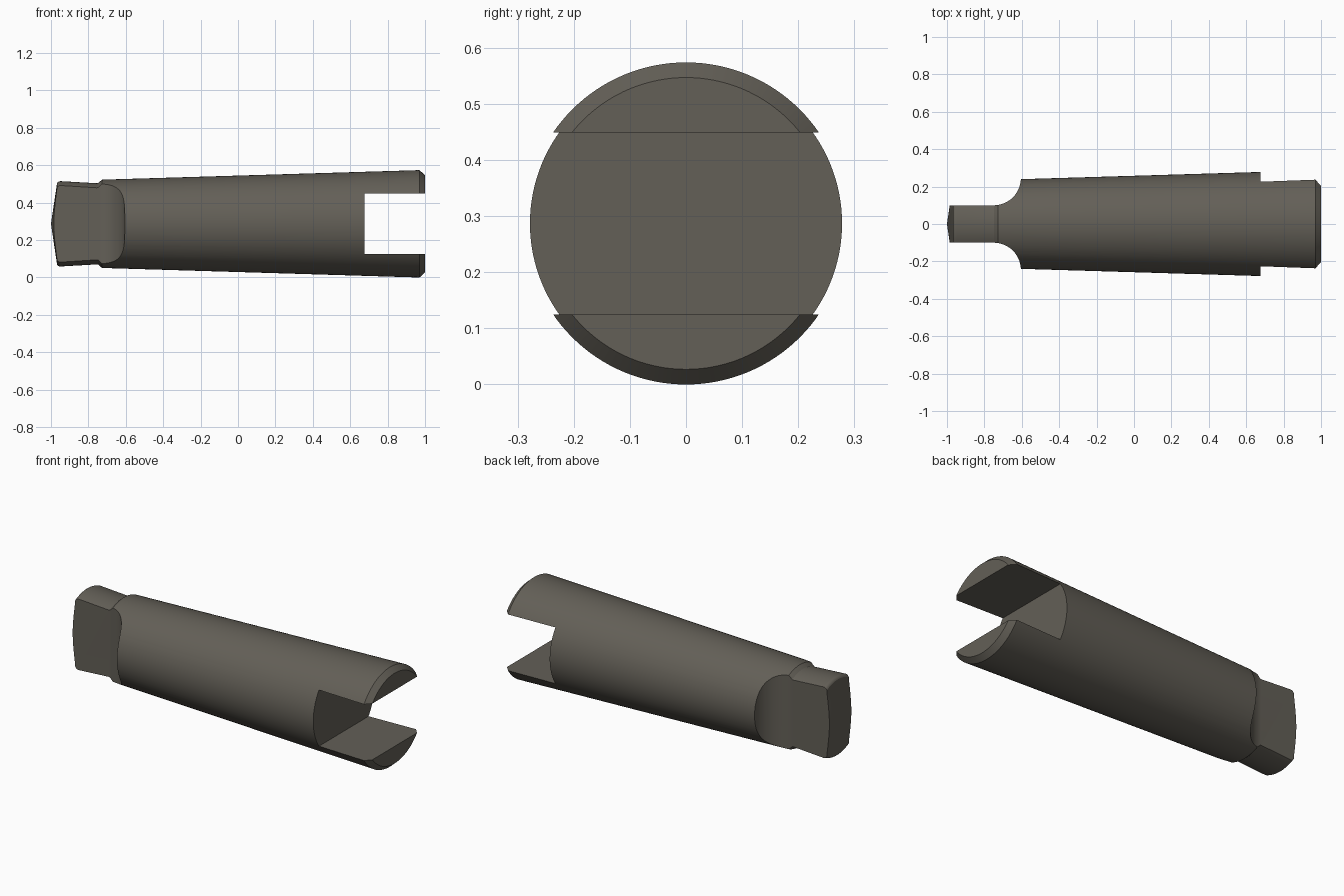
import bpy, bmesh, math

if "Cube" in bpy.data.objects:
    bpy.data.objects.remove(bpy.data.objects["Cube"])

CZ = 0.287   # height of the long axis
SEG = 128

steel = bpy.data.materials.new("dark_warm_grey")
steel.diffuse_color = (0.125, 0.115, 0.095, 1)
steel.use_nodes = True
steel.node_tree.nodes["Principled BSDF"].inputs["Base Color"].default_value = steel.diffuse_color


def finish(bm, name):
    bmesh.ops.remove_doubles(bm, verts=bm.verts, dist=1e-5)
    bmesh.ops.recalc_face_normals(bm, faces=bm.faces)
    me = bpy.data.meshes.new(name)
    bm.to_mesh(me)
    bm.free()
    ob = bpy.data.objects.new(name, me)
    bpy.context.collection.objects.link(ob)
    me.materials.append(steel)
    return ob


def arc(cx, cy, r, a0, a1, n):
    return [(cx + r * math.cos(math.radians(a0 + (a1 - a0) * i / n)),
             cy + r * math.sin(math.radians(a0 + (a1 - a0) * i / n))) for i in range(n + 1)]


def prism(name, pts):
    """Extrude an xy outline through the full height."""
    bm = bmesh.new()
    f = bm.faces.new([bm.verts.new((x, y, -0.3)) for x, y in pts])
    ext = bmesh.ops.extrude_face_region(bm, geom=[f])
    bmesh.ops.translate(bm, vec=(0, 0, 1.2),
                        verts=[v for v in ext["geom"] if isinstance(v, bmesh.types.BMVert)])
    return finish(bm, name)


# Tapered shank: (x, radius) profile spun about the x axis
profile = ([(-1.0, 0.0), (-0.969, 0.207)] + arc(-0.949, 0.206, 0.022, 155, 87, 6)
           + [(-0.755, 0.217), (-0.748, 0.218), (-0.727, 0.236),
              (0.97, 0.287), (1.0, 0.26), (1.0, 0.0)])
bm = bmesh.new()
vs = [bm.verts.new((x, 0, CZ + r)) for x, r in profile]
edges = [bm.edges.new(p) for p in zip(vs, vs[1:])]
bmesh.ops.spin(bm, geom=vs + edges, cent=(0, 0, CZ), axis=(1, 0, 0),
               angle=math.tau, steps=SEG, use_duplicate=False)
shank = finish(bm, "tapered_shank")

# Tang flats with concave runout, one cutter per side
cutters = []
for s in (1, -1):
    outline = ([(-1.2, 0.1)] + arc(-0.75, 0.245, 0.145, -90, 0, 20)
               + [(-0.605, 0.5), (-1.2, 0.5)])
    cutters.append(prism("tang_cutter", [(x, s * y) for x, y in outline]))

# Cross slot in the wide end
bm = bmesh.new()
bmesh.ops.create_cube(bm, size=1)
for v in bm.verts:
    v.co = (0.675 if v.co.x < 0 else 1.2, v.co.y, CZ + math.copysign(0.162, v.co.z))
cutters.append(finish(bm, "slot_cutter"))

bpy.context.view_layer.objects.active = shank
shank.select_set(True)
for c in cutters:
    m = shank.modifiers.new("cut", "BOOLEAN")
    m.operation, m.solver, m.object = "DIFFERENCE", "EXACT", c
    bpy.ops.object.modifier_apply(modifier=m.name)
    bpy.data.objects.remove(c)

for o in bpy.context.selected_objects:
    o.select_set(o == shank)
bpy.ops.object.shade_smooth_by_angle(angle=math.radians(25))
